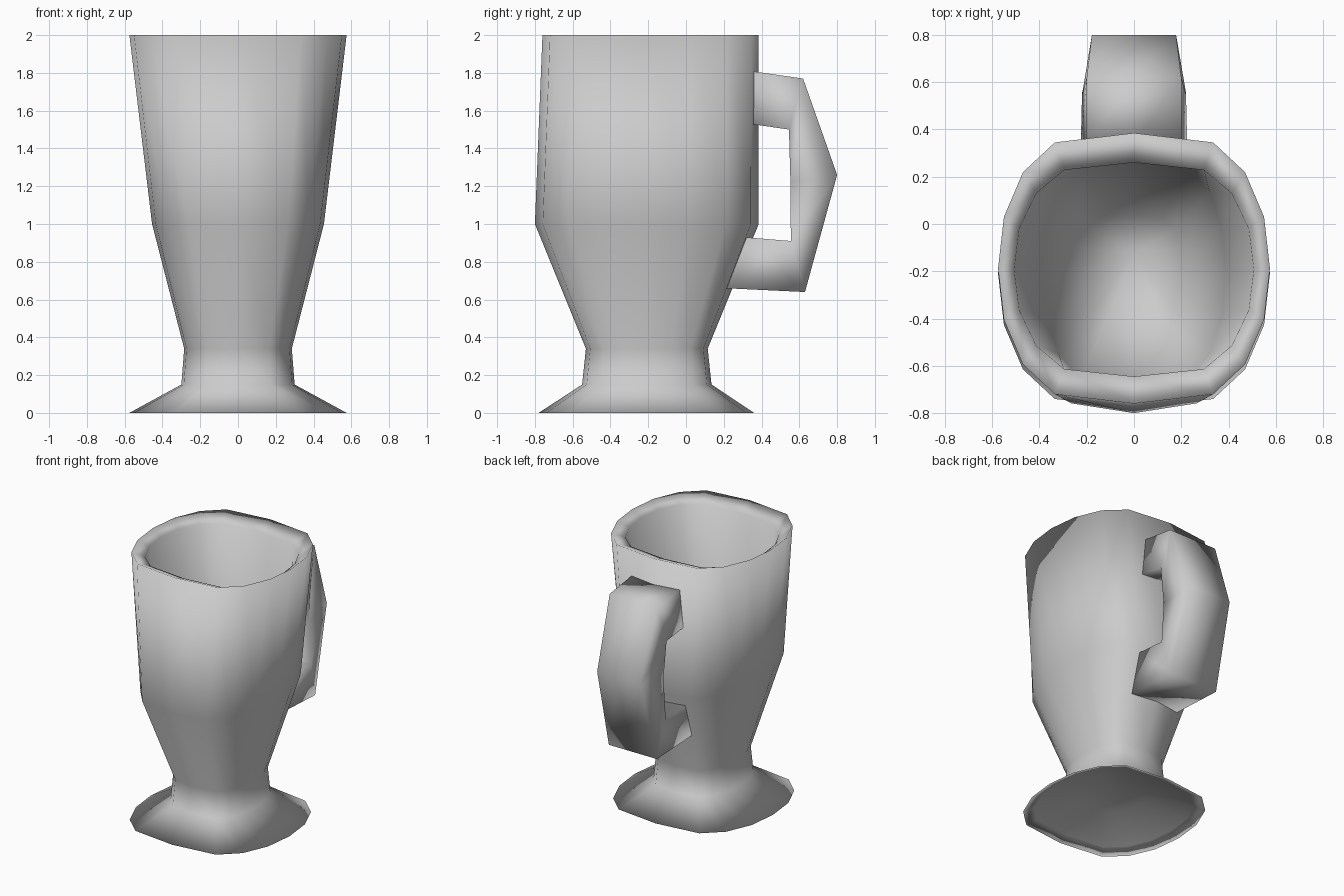
import bpy, bmesh

if "Cube" in bpy.data.objects:
    bpy.data.objects.remove(bpy.data.objects["Cube"])

# quarter outline of the slightly squared 16-sided body, mirrored to a full loop
Q = [(0, 1), (.583, .93), (.817, .71), (.957, .38), (1, 0)]
RIGHT = Q + [(x, -y) for x, y in Q[-2::-1]]
OUTLINE = RIGHT + [(-x, y) for x, y in RIGHT[-2:0:-1]]


def skin(name, loops, start=None, end=None):
    """Join matching loops of points; close ends with a point fan or a cap."""
    bm = bmesh.new()
    rings = [[bm.verts.new(p) for p in loop] for loop in loops]
    n = len(rings[0])
    for a, b in zip(rings, rings[1:]):
        for i in range(n):
            j = (i + 1) % n
            bm.faces.new((a[i], a[j], b[j], b[i]))
    for ring, tip in ((rings[0], start), (rings[-1], end)):
        if tip is None:
            bm.faces.new(ring)
        else:
            v = bm.verts.new(tip)
            for i in range(n):
                bm.faces.new((ring[i], ring[(i + 1) % n], v))
    bmesh.ops.recalc_face_normals(bm, faces=bm.faces)
    for f in bm.faces:
        f.smooth = True
    me = bpy.data.meshes.new(name)
    bm.to_mesh(me)
    bm.free()
    ob = bpy.data.objects.new(name, me)
    bpy.context.collection.objects.link(ob)
    return ob


# cup: (z, x radius, y min, y max) from the hollow base, up the outside, into the cavity
PROFILE = [
    (.14, .22, -.45, .03), (.03, .50, -.71, .29), (0, .575, -.78, .36),
    (.15, .30, -.55, .135), (.34, .285, -.53, .115), (1, .455, -.80, .385),
    (2, .575, -.76, .385), (1.95, .507, -.645, .26), (1, .39, -.69, .28),
    (.42, .21, -.44, .04)]
loops = [[(rx * u, (y0 + y1) / 2 + (y1 - y0) / 2 * v, z) for u, v in OUTLINE]
         for z, rx, y0, y1 in PROFILE]
skin("cup", loops, start=(0, -.20, .16), end=(0, -.12, .38))

# handle: outer point, inner point (y, z) and their half widths at each station
STATIONS = [
    ((.34, 1.81), (.34, 1.53), .20, .225),
    ((.62, 1.77), (.545, 1.50), .20, .22),
    ((.80, 1.26), (.553, 1.22), .178, .20),
    ((.63, .64), (.555, .91), .20, .22),
    ((.21, .66), (.31, .93), .20, .22)]
loops = [[(-wo, *o), (0, *o), (wo, *o), (wi, *i), (0, *i), (-wi, *i)]
         for o, i, wo, wi in STATIONS]
skin("handle", loops)
